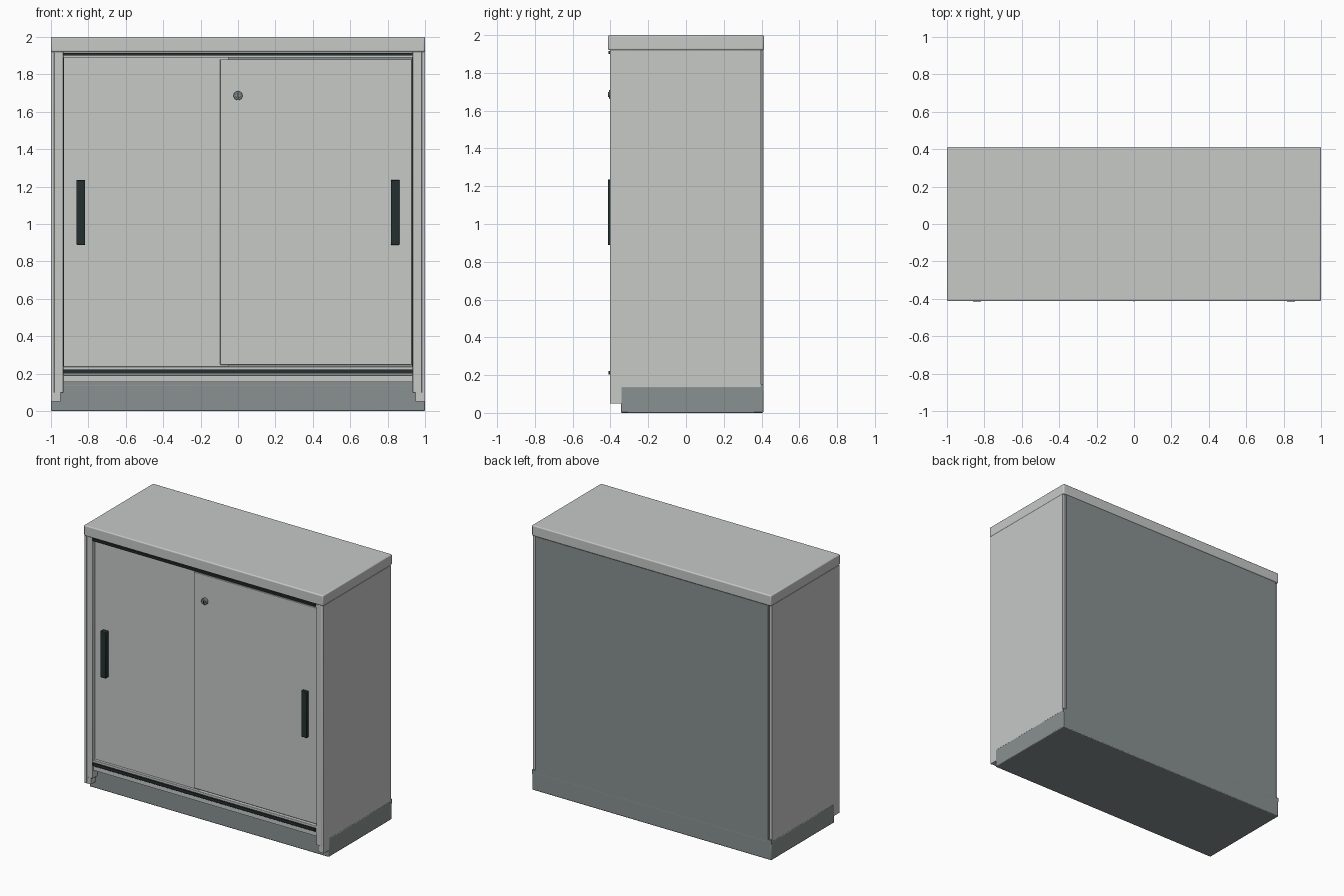
import bpy, math

cube = bpy.data.objects.get("Cube")
if cube:
    bpy.data.objects.remove(cube, do_unlink=True)


def material(name, rgb, rough=0.6):
    m = bpy.data.materials.new(name)
    m.use_nodes = True
    m.diffuse_color = (*rgb, 1)
    bsdf = m.node_tree.nodes["Principled BSDF"]
    bsdf.inputs["Base Color"].default_value = (*rgb, 1)
    bsdf.inputs["Roughness"].default_value = rough
    return m


BODY = material("light grey steel", (0.57, 0.585, 0.575))
BASE = material("dark grey steel", (0.25, 0.285, 0.28))
BLACK = material("black plastic", (0.018, 0.03, 0.03))
LOCK = material("lock metal", (0.25, 0.29, 0.31))


def finish(ob, name, mat, bevel=0.0, segments=2):
    ob.name = name
    ob.data.materials.append(mat)
    if bevel:
        mod = ob.modifiers.new("Rounded edges", "BEVEL")
        mod.width = bevel
        mod.segments = segments
        mod.limit_method = "ANGLE"
        bpy.ops.object.shade_smooth_by_angle(angle=math.radians(35))
    return ob


def box(name, x, y, z, mat, bevel=0.0):
    """Box from (low, high) ranges on each axis."""
    bpy.ops.mesh.primitive_cube_add(size=1)
    ob = bpy.context.object
    for v in ob.data.vertices:
        v.co = [r[0] if c < 0 else r[1] for c, r in zip(v.co, (x, y, z))]
    return finish(ob, name, mat, bevel)


def pair(name, x, y, z, mat, bevel=0.0):
    """Mirrored boxes on the left (+x) and right (-x) sides."""
    box("left_" + name, x, y, z, mat, bevel)
    box("right_" + name, (-x[1], -x[0]), y, z, mat, bevel)


def disc(name, x, z, y, radius, mat, bevel=0.0):
    """Cylinder lying along the depth axis."""
    bpy.ops.mesh.primitive_cylinder_add(
        vertices=32, radius=radius, depth=y[1] - y[0],
        location=(x, sum(y) / 2, z), rotation=(math.pi / 2, 0, 0))
    return finish(bpy.context.object, name, mat, bevel)


# Lid, rounded along its front and back edges
profile = bpy.data.meshes.new("lid")
corners = [(-0.413, 1.92), (0.413, 1.92), (0.413, 2), (-0.413, 2)]
verts = [(x, y, z) for x in (-1, 1) for y, z in corners]
faces = [(3, 2, 1, 0), (4, 5, 6, 7)]
faces += [(i, (i + 1) % 4, (i + 1) % 4 + 4, i + 4) for i in range(4)]
profile.from_pydata(verts, [], faces)
lid = bpy.data.objects.new("lid", profile)
bpy.context.collection.objects.link(lid)
bpy.ops.object.select_all(action="DESELECT")
bpy.context.view_layer.objects.active = lid
lid.select_set(True)
finish(lid, "lid", BODY, 0.008, 3)
for poly in profile.polygons:
    poly.material_index = 0

# Side walls with folded front stiles, feet and rear flanges
pair("side_wall", (0.984, 0.9985), (-0.403, 0.397), (0.05, 1.921), BODY)
pair("front_stile", (0.934, 0.983), (-0.401, -0.34), (0.097, 1.92), BODY, 0.003)
pair("stile_foot", (0.949, 0.983), (-0.4, -0.345), (0.05, 0.098), BODY)
pair("rear_flange", (0.95, 0.985), (0.36, 0.396), (0.14, 1.92), BODY)

# Plinth and back
box("plinth", (-1, 1), (-0.345, 0.41), (0, 0.14), BASE, 0.006)
box("plinth_front_lip", (-0.98, 0.98), (-0.344, -0.32), (0.1, 0.156), BASE)
pair("plinth_rear_tab", (0.97, 1), (0.394, 0.41), (0.12, 0.152), BASE)
box("back_panel", (-0.974, 0.974), (0.385, 0.4095), (0.1, 1.92), BASE)

# Cabinet floor and upper and lower sliding rails
box("cabinet_floor", (-0.98, 0.98), (-0.34, 0.39), (0.156, 0.19), BODY)
box("lower_apron", (-0.934, 0.934), (-0.388, -0.33), (0.156, 0.189), BODY)
box("lower_rail", (-0.934, 0.934), (-0.398, -0.33), (0.19, 0.238), BODY, 0.003)
box("upper_rail", (-0.934, 0.934), (-0.398, -0.33), (1.89, 1.92), BODY)
box("lower_rail_strip", (-0.932, 0.932), (-0.411, -0.397), (0.202, 0.221), BLACK)
box("upper_rail_strip", (-0.932, 0.932), (-0.411, -0.397), (1.901, 1.915), BLACK)

# Sliding doors, the left one running in front
box("right_door", (-0.93, -0.05), (-0.378, -0.36), (0.236, 1.892), BODY)
box("left_door", (-0.096, 0.93), (-0.39, -0.379), (0.247, 1.88), BODY, 0.003)

# Dark gap behind the door edges
pair("door_edge_gap", (0.929, 0.935), (-0.372, -0.35), (0.238, 1.89), BLACK)

# Handles
pair("door_handle", (0.817, 0.863), (-0.414, -0.37), (0.888, 1.236), BLACK, 0.004)

# Lock with a key slot
disc("lock_barrel", 0, 1.686, (-0.407, -0.385), 0.024, LOCK, 0.003)
disc("lock_core", 0, 1.686, (-0.412, -0.405), 0.014, LOCK, 0.002)
box("key_slot", (-0.003, 0.003), (-0.414, -0.41), (1.676, 1.696), BLACK)
